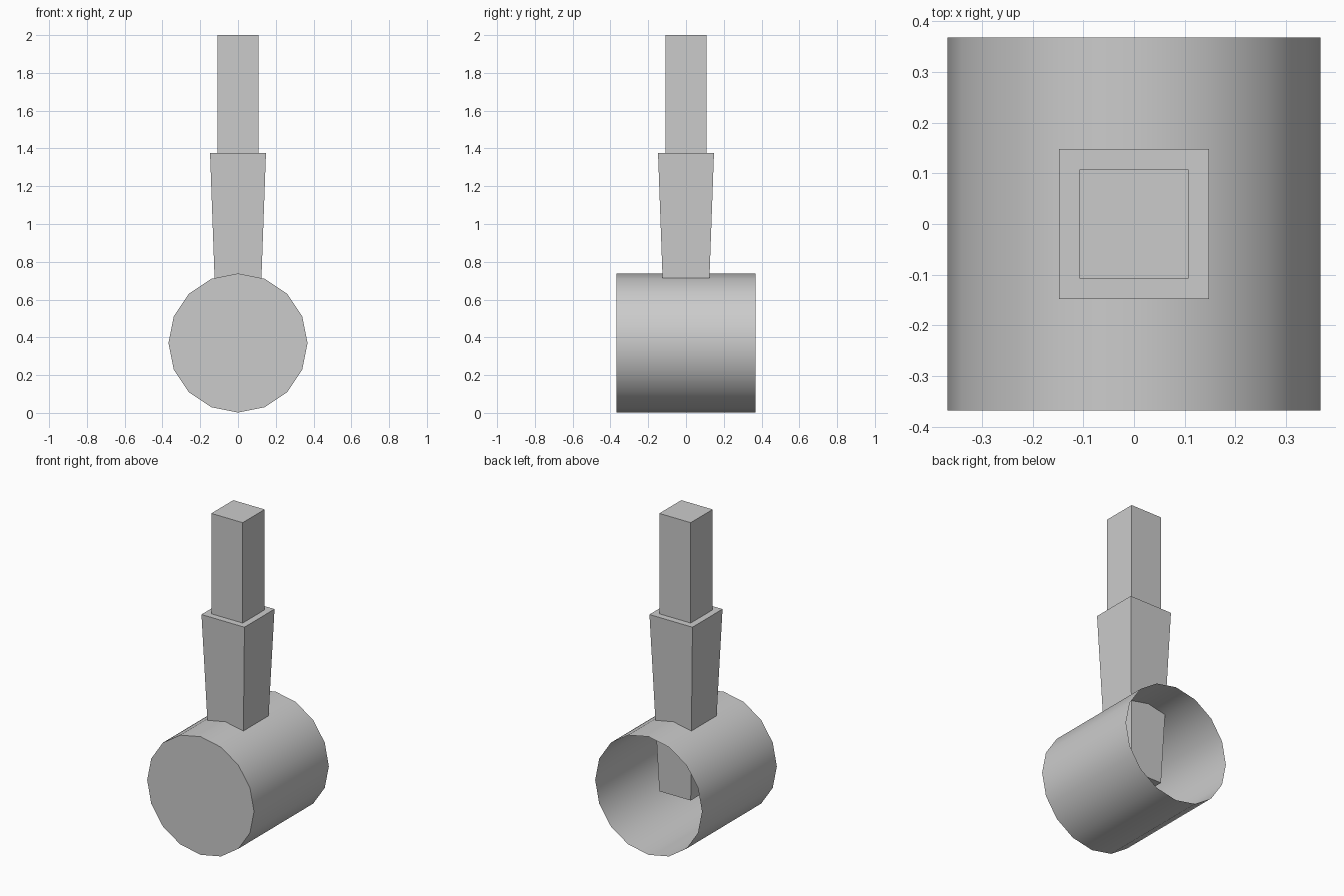
import bpy, bmesh
from math import pi, radians
from mathutils import Matrix

if "Cube" in bpy.data.objects:
    bpy.data.objects.remove(bpy.data.objects["Cube"])

R = 0.368


def finish(bm, name):
    bmesh.ops.recalc_face_normals(bm, faces=bm.faces[:])
    mesh = bpy.data.meshes.new(name)
    bm.to_mesh(mesh)
    bm.free()
    obj = bpy.data.objects.new(name, mesh)
    bpy.context.collection.objects.link(obj)
    return obj


# Drum: 16-sided cylinder along y, closed in front, open at the back
bm = bmesh.new()
place = Matrix.Translation((0, 0, 0.37)) @ Matrix.Rotation(pi / 2, 4, 'X')
bmesh.ops.create_cone(bm, cap_ends=True, segments=16, radius1=R, radius2=R,
                      depth=2 * R, matrix=place)
# turn so that a corner points straight up
bm.verts.ensure_lookup_table()
v = max(bm.verts, key=lambda p: p.co.z)
if abs(v.co.x) > 0.01:
    bmesh.ops.rotate(bm, verts=bm.verts[:], cent=(0, 0, 0.37),
                     matrix=Matrix.Rotation(pi / 16, 3, 'Y'))
bm.normal_update()
back = [f for f in bm.faces if f.calc_center_median().y > R * 0.9]
bmesh.ops.delete(bm, geom=back, context='FACES_ONLY')
# keep the normals pointing outward even though the drum is open
drum = finish(bm, "hammer_drum")
bpy.context.view_layer.objects.active = drum
drum.select_set(True)
bpy.ops.object.shade_smooth_by_angle(angle=radians(30))

# Handle: square rings from the end inside the drum to the top
bm = bmesh.new()
rings = []
for half, z in [(0.108, 0.27), (0.148, 1.375), (0.108, 1.375), (0.108, 2.0)]:
    rings.append([bm.verts.new((sx * half, sy * half, z))
                  for sx, sy in [(-1, -1), (1, -1), (1, 1), (-1, 1)]])
for lower, upper in zip(rings, rings[1:]):
    for i in range(4):
        j = (i + 1) % 4
        bm.faces.new((lower[i], lower[j], upper[j], upper[i]))
bm.faces.new(rings[0][::-1])
bm.faces.new(rings[-1])
finish(bm, "stepped_handle")
